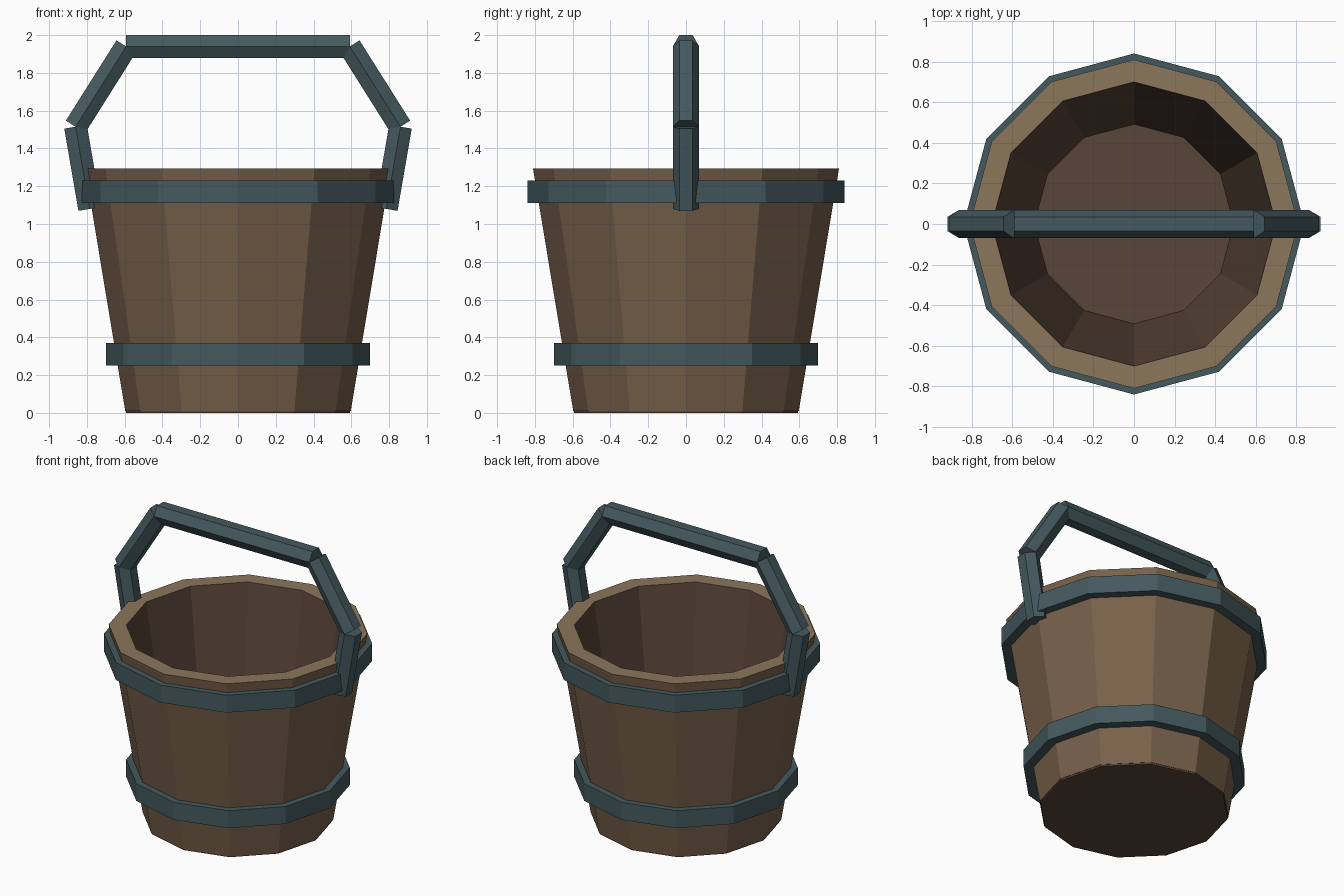
import bpy, bmesh
from math import sin, cos, tau, pi, atan2, hypot

if "Cube" in bpy.data.objects:
    bpy.data.objects.remove(bpy.data.objects["Cube"])


def material(name, rgb):
    m = bpy.data.materials.new(name)
    m.diffuse_color = (*rgb, 1)
    m.use_nodes = True
    m.node_tree.nodes["Principled BSDF"].inputs["Base Color"].default_value = m.diffuse_color
    return m


WOOD = material("wood", (0.19, 0.12, 0.07))
CUT = material("cut_wood", (0.26, 0.18, 0.105))
INSIDE = material("inside_wood", (0.10, 0.06, 0.04))
IRON = material("iron", (0.058, 0.10, 0.112))


def finish(name, bm, mats):
    bmesh.ops.recalc_face_normals(bm, faces=bm.faces)
    mesh = bpy.data.meshes.new(name)
    bm.to_mesh(mesh)
    bm.free()
    for m in mats:
        mesh.materials.append(m)
    ob = bpy.data.objects.new(name, mesh)
    bpy.context.collection.objects.link(ob)
    return ob


def lathe(name, profile, mats, sides=12):
    """Revolve a closed (radius, z) loop; each profile edge takes its own material."""
    bm = bmesh.new()
    rings = [[bm.verts.new((r * cos(tau * i / sides), r * sin(tau * i / sides), z))
              for r, z in profile] for i in range(sides)]
    n = len(profile)
    for i in range(sides):
        a, b = rings[i], rings[(i + 1) % sides]
        for j in range(n):
            k = (j + 1) % n
            f = bm.faces.new((a[j], b[j], b[k], a[k]))
            f.material_index = j % len(mats)
    return finish(name, bm, mats)


def prism(name, sides, radius, depth, mat, phase=0.0):
    """Capped prism rising from the origin along z."""
    bm = bmesh.new()
    base = bm.faces.new([bm.verts.new((radius * cos(phase + tau * i / sides),
                                       radius * sin(phase + tau * i / sides), 0))
                         for i in range(sides)])
    ext = bmesh.ops.extrude_face_region(bm, geom=[base], use_keep_orig=True)
    top = [g for g in ext["geom"] if isinstance(g, bmesh.types.BMVert)]
    bmesh.ops.translate(bm, verts=top, vec=(0, 0, depth))
    return finish(name, bm, [mat])


# Tapered wall: outside, rim, inside, hidden underside
lathe("bucket_wall", [(0.597, 0.01), (0.81, 1.295), (0.70, 1.295), (0.49, 0.04)],
      [WOOD, CUT, INSIDE, INSIDE])

# Floor disc
prism("bucket_floor", 12, 0.592, 0.05, INSIDE)

# Iron bands with upright sides
for name, r_in, r_out, z0, z1 in (("lower_band", 0.62, 0.70, 0.25, 0.37),
                                  ("upper_band", 0.76, 0.84, 1.11, 1.23)):
    lathe(name, [(r_in, z0), (r_out, z0), (r_out, z1), (r_in, z1)], [IRON])

# Handle: five straight hexagonal bars in the xz plane
half = [(-0.785, 1.08), (-0.86, 1.515), (-0.592, 1.94)]
path = half + [(-x, z) for x, z in reversed(half)]
for i, ((x0, z0), (x1, z1)) in enumerate(zip(path, path[1:])):
    dx, dz = x1 - x0, z1 - z0
    bar = prism(f"handle_bar_{i + 1}", 6, 0.07, hypot(dx, dz), IRON, pi / 2)
    bar.location = (x0, 0, z0)
    bar.rotation_euler = (0, atan2(dx, dz), 0)
